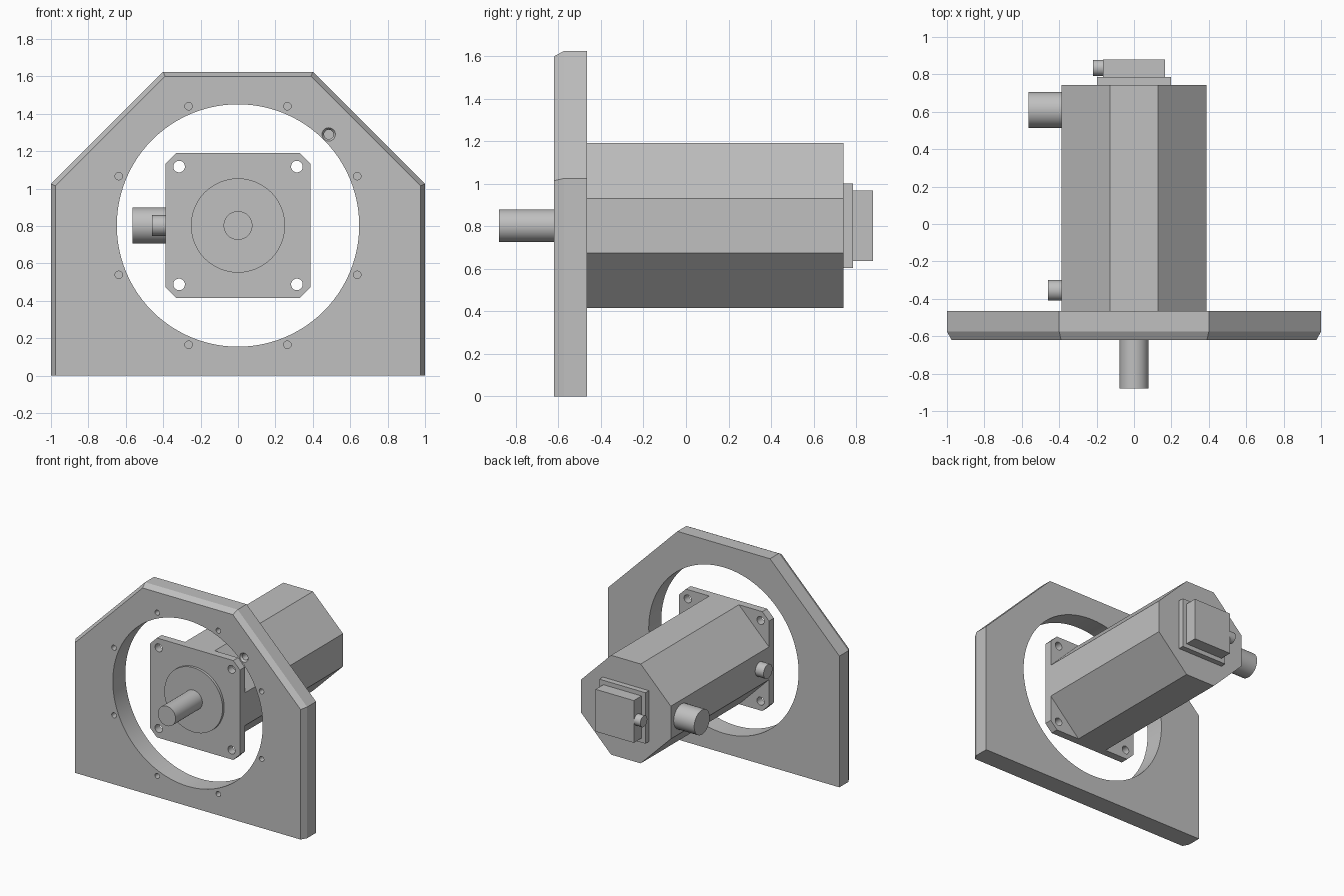
import bpy, bmesh, math
from mathutils import Matrix, Vector

if "Cube" in bpy.data.objects:
    bpy.data.objects.remove(bpy.data.objects["Cube"])

CZ = 0.803  # height of the motor axis

grey = bpy.data.materials.new("machined_grey")
grey.diffuse_color = (0.527, 0.527, 0.527, 1)
grey.use_nodes = True
grey.node_tree.nodes["Principled BSDF"].inputs["Base Color"].default_value = grey.diffuse_color


def finish(name, bm):
    bmesh.ops.recalc_face_normals(bm, faces=bm.faces)
    mesh = bpy.data.meshes.new(name)
    bm.to_mesh(mesh)
    bm.free()
    mesh.materials.append(grey)
    ob = bpy.data.objects.new(name, mesh)
    bpy.context.collection.objects.link(ob)
    return ob


def loft(name, sections):
    """Join (y, [(x, z), ...]) sections along y and cap both ends."""
    bm = bmesh.new()
    rings = [[bm.verts.new((x, y, z)) for x, z in pts] for y, pts in sections]
    n = len(rings[0])
    for a, b in zip(rings, rings[1:]):
        for i in range(n):
            j = (i + 1) % n
            bm.faces.new((a[i], a[j], b[j], b[i]))
    bm.faces.new(rings[0])
    bm.faces.new(rings[-1])
    return finish(name, bm)


def cylinder(name, start, end, r, r2=None, seg=48):
    bm = bmesh.new()
    a, b = Vector(start), Vector(end)
    d = b - a
    rot = d.to_track_quat('Z', 'Y').to_matrix().to_4x4()
    bmesh.ops.create_cone(bm, cap_ends=True, segments=seg, radius1=r,
                          radius2=r if r2 is None else r2, depth=d.length,
                          matrix=Matrix.Translation((a + b) / 2) @ rot)
    return finish(name, bm)


def smooth(ob):
    bpy.ops.object.select_all(action='DESELECT')
    ob.select_set(True)
    bpy.context.view_layer.objects.active = ob
    bpy.ops.object.shade_smooth_by_angle(angle=math.radians(25))


def cut(ob, cutters):
    bpy.context.view_layer.objects.active = ob
    for c in cutters:
        m = ob.modifiers.new("hole", 'BOOLEAN')
        m.operation, m.solver, m.object = 'DIFFERENCE', 'EXACT', c
        bpy.ops.object.modifier_apply(modifier=m.name)
        bpy.data.objects.remove(c)
    smooth(ob)


def chamfered_square(h, k):
    """Square of half width h whose flat sides end at k."""
    return [(x, CZ + z) for x, z in ((h, -k), (h, k), (k, h), (-k, h),
                                     (-h, k), (-h, -k), (-k, -h), (k, -h))]


def house(w, shoulder, tw, top):
    return [(-w, 0), (w, 0), (w, shoulder), (tw, top), (-tw, top), (-w, shoulder)]


# Mounting frame with bevelled front edge
full = house(1.0, 1.025, 0.4, 1.625)
frame = loft("mounting_frame", [(-0.62, house(0.975, 1.015, 0.39, 1.6)),
                                (-0.575, full), (-0.465, full)])
holes = [cylinder("cutter", (0, -0.8, CZ), (0, -0.3, CZ), 0.648, seg=96)]
for i in range(8):  # blind screw holes around the opening
    a = math.radians(22.5 + 45 * i)
    x, z = 0.69 * math.cos(a), CZ + 0.69 * math.sin(a)
    holes.append(cylinder("cutter", (x, -0.7, z), (x, -0.54, z), 0.02, seg=20))
# Larger countersunk hole
holes.append(cylinder("cutter", (0.485, -0.7, 1.29), (0.485, -0.53, 1.29), 0.025, seg=24))
holes.append(cylinder("cutter", (0.485, -0.63, 1.29), (0.485, -0.605, 1.29), 0.043, 0.025, seg=24))
cut(frame, holes)

# Motor flange with four through holes
flange = loft("motor_flange", [(y, chamfered_square(0.388, 0.33)) for y in (-0.53, -0.47)])
cut(flange, [cylinder("cutter", (sx * 0.315, -0.7, CZ + sz * 0.315),
                      (sx * 0.315, -0.3, CZ + sz * 0.315), 0.031, seg=32)
             for sx in (-1, 1) for sz in (-1, 1)])

# Eight-sided motor body
loft("motor_body", [(y, chamfered_square(0.388, 0.128)) for y in (-0.47, 0.742)])

# Round parts: pilot disc, shaft and connectors
for name, start, end, r in (
        ("pilot_disc", (0, -0.55, CZ), (0, -0.53, CZ), 0.252),
        ("shaft", (0, -0.88, CZ), (0, -0.55, CZ), 0.077),
        ("power_connector", (-0.565, 0.61, CZ), (-0.388, 0.61, CZ), 0.096),
        ("brake_connector", (-0.46, -0.355, CZ), (-0.388, -0.355, CZ), 0.055),
        ("encoder_connector", (-0.22, 0.835, CZ), (-0.165, 0.835, CZ), 0.043)):
    smooth(cylinder(name, start, end, r))

# Encoder base and housing on the rear
for name, y0, y1, h in (("encoder_base", 0.742, 0.785, 0.199),
                        ("encoder_housing", 0.785, 0.88, 0.165)):
    square = [(-h, CZ - h), (h, CZ - h), (h, CZ + h), (-h, CZ + h)]
    loft(name, [(y0, square), (y1, square)])
